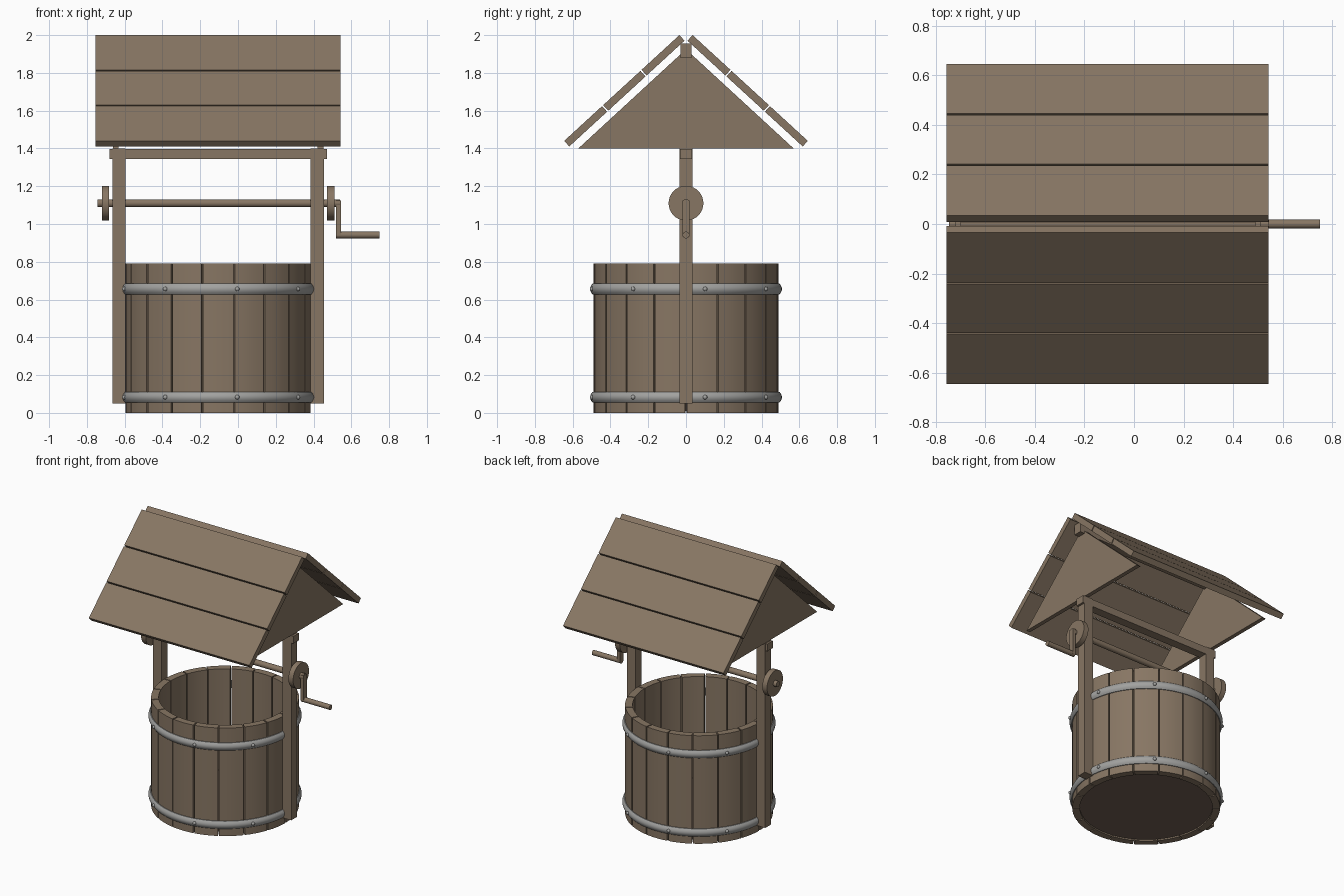
import bpy, bmesh, math
from mathutils import Matrix, Vector

if "Cube" in bpy.data.objects:
    bpy.data.objects.remove(bpy.data.objects["Cube"], do_unlink=True)


def material(name, color):
    m = bpy.data.materials.new(name)
    m.use_nodes = True
    m.diffuse_color = (*color, 1)
    bsdf = m.node_tree.nodes["Principled BSDF"]
    bsdf.inputs["Base Color"].default_value = (*color, 1)
    bsdf.inputs["Roughness"].default_value = 0.8
    return m


WOOD = material("brown wood", (0.245, 0.182, 0.126))
DARK = material("dark wood", (0.16, 0.11, 0.085))
METAL = material("grey iron", (0.36, 0.36, 0.35))

CX = -0.105          # centre of the tub and frame
RADIUS = 0.49        # outside of the tub
STAVES = 18
AXLE_Z = 1.11


def finish(name, bm, mat, smooth=False):
    bmesh.ops.recalc_face_normals(bm, faces=bm.faces)
    me = bpy.data.meshes.new(name)
    bm.to_mesh(me)
    bm.free()
    me.materials.append(mat)
    if smooth:
        me.shade_smooth()
        me.set_sharp_from_angle(angle=math.radians(35))
    ob = bpy.data.objects.new(name, me)
    bpy.context.collection.objects.link(ob)
    return ob


def box(name, lo, hi, mat=WOOD):
    lo, hi = Vector(lo), Vector(hi)
    bm = bmesh.new()
    bmesh.ops.create_cube(bm, size=1, matrix=Matrix.Translation((lo + hi) / 2)
                          @ Matrix.Diagonal((*(hi - lo), 1)))
    return finish(name, bm, mat)


def rod(name, x0, x1, z, r, sides=32, mat=WOOD):
    """Cylinder lying along x."""
    bm = bmesh.new()
    bmesh.ops.create_cone(bm, cap_ends=True, segments=sides, radius1=r, radius2=r,
                          depth=x1 - x0, matrix=Matrix.Translation(((x0 + x1) / 2, 0, z))
                          @ Matrix.Rotation(math.pi / 2, 4, "Y"))
    return finish(name, bm, mat, True)


def prism(name, profile, x0, x1, mat=WOOD):
    """Extrude a (y, z) outline along x."""
    bm = bmesh.new()
    face = bm.faces.new([bm.verts.new((x0, y, z)) for y, z in profile])
    new = bmesh.ops.extrude_face_region(bm, geom=[face])["geom"]
    bmesh.ops.translate(bm, vec=(x1 - x0, 0, 0),
                        verts=[v for v in new if isinstance(v, bmesh.types.BMVert)])
    return finish(name, bm, mat)


def around(angle, r, z):
    """Point on a circle about the tub axis, measured from the front."""
    return (CX + r * math.sin(angle), -r * math.cos(angle), z)


# Tub wall: curved staves with narrow gaps
bm = bmesh.new()
steps = 4
half = math.pi / STAVES - math.radians(0.5)
for i in range(STAVES):
    mid = math.tau * i / STAVES
    rings = []
    for s in range(steps + 1):
        a = mid + half * (2 * s / steps - 1)
        rings.append([bm.verts.new(around(a, r, z)) for r, z in
                      ((RADIUS, 0), (RADIUS, 0.79), (0.44, 0.79), (0.44, 0))])
    for p, q in zip(rings, rings[1:]):
        for k in range(4):
            n = (k + 1) % 4
            bm.faces.new((p[k], p[n], q[n], q[k]))
    bm.faces.new(rings[0])
    bm.faces.new(rings[-1])
finish("tub_staves", bm, WOOD, True)

# Tub floor
bm = bmesh.new()
bmesh.ops.create_cone(bm, cap_ends=True, segments=72, radius1=0.442, radius2=0.442,
                      depth=0.04, matrix=Matrix.Translation((CX, 0, 0.03)))
finish("tub_floor", bm, DARK, True)

# Iron hoops with bulged section, and their rivets
for label, z in (("lower", 0.083), ("upper", 0.656)):
    bm = bmesh.new()
    profile = [(0.488, -0.028)]
    for k in range(7):
        t = -1 + k / 3
        profile.append((0.495 + 0.013 * (1 - t * t), 0.028 * t))
    profile.append((0.488, 0.028))
    count = 72
    rings = [[bm.verts.new(around(math.tau * i / count, r, z + dz)) for r, dz in profile]
             for i in range(count)]
    for i, p in enumerate(rings):
        q = rings[(i + 1) % count]
        for k in range(len(profile)):
            n = (k + 1) % len(profile)
            bm.faces.new((p[k], p[n], q[n], q[k]))
    finish(label + "_hoop", bm, METAL, True)

    bm = bmesh.new()
    for i in range(8):
        a = math.radians(11.5 + 45 * i)
        bmesh.ops.create_uvsphere(bm, u_segments=12, v_segments=8, radius=0.012,
                                  matrix=Matrix.Translation(around(a, 0.507, z)))
    finish(label + "_hoop_rivets", bm, METAL, True)

# Posts, spacer discs and gables on both sides
for label, s in (("left", 1), ("right", -1)):
    def span(a, b):
        return sorted((CX + s * a, CX + s * b))
    x0, x1 = span(0.49, 0.56)
    box(label + "_post", (x0, -0.034, 0.05), (x1, 0.034, 1.4))
    x0, x1 = span(0.577, 0.615)
    rod(label + "_axle_disc", x0, x1, AXLE_Z, 0.092, 40)
    x0, x1 = span(0.527, 0.557)
    prism(label + "_gable", [(-0.57, 1.4), (0.57, 1.4), (0, 1.925)], x0, x1)

# Cross beam and ridge beam
box("cross_beam", (CX - 0.575, -0.032, 1.345), (CX + 0.575, 0.032, 1.398))
box("ridge_beam", (CX - 0.595, -0.03, 1.88), (CX + 0.595, 0.03, 1.955))

# Axle and crank
rod("axle", -0.745, 0.54, AXLE_Z, 0.021)
box("crank_arm", (0.52, -0.019, 0.94), (0.544, 0.019, 1.125))
rod("crank_arm_end", 0.52, 0.544, 0.943, 0.019)
rod("crank_handle", 0.53, 0.75, 0.942, 0.018)

# Roof planks: three on each slope
top, eave = Vector((0.035, 2.0)), Vector((0.645, 1.44))
slope = eave - top
down = slope.normalized()
inward = Vector((down.y, -down.x)) * 0.04
gap = 0.004
for label, s in (("back", 1), ("front", -1)):
    for i in range(3):
        a = top + slope * i / 3 + down * (gap if i else 0)
        b = top + slope * (i + 1) / 3 - down * (gap if i < 2 else 0)
        outline = [(s * p.x, p.y) for p in (a, b, b + inward, a + inward)]
        prism(f"{label}_roof_plank_{i + 1}", outline, -0.755, 0.543)
